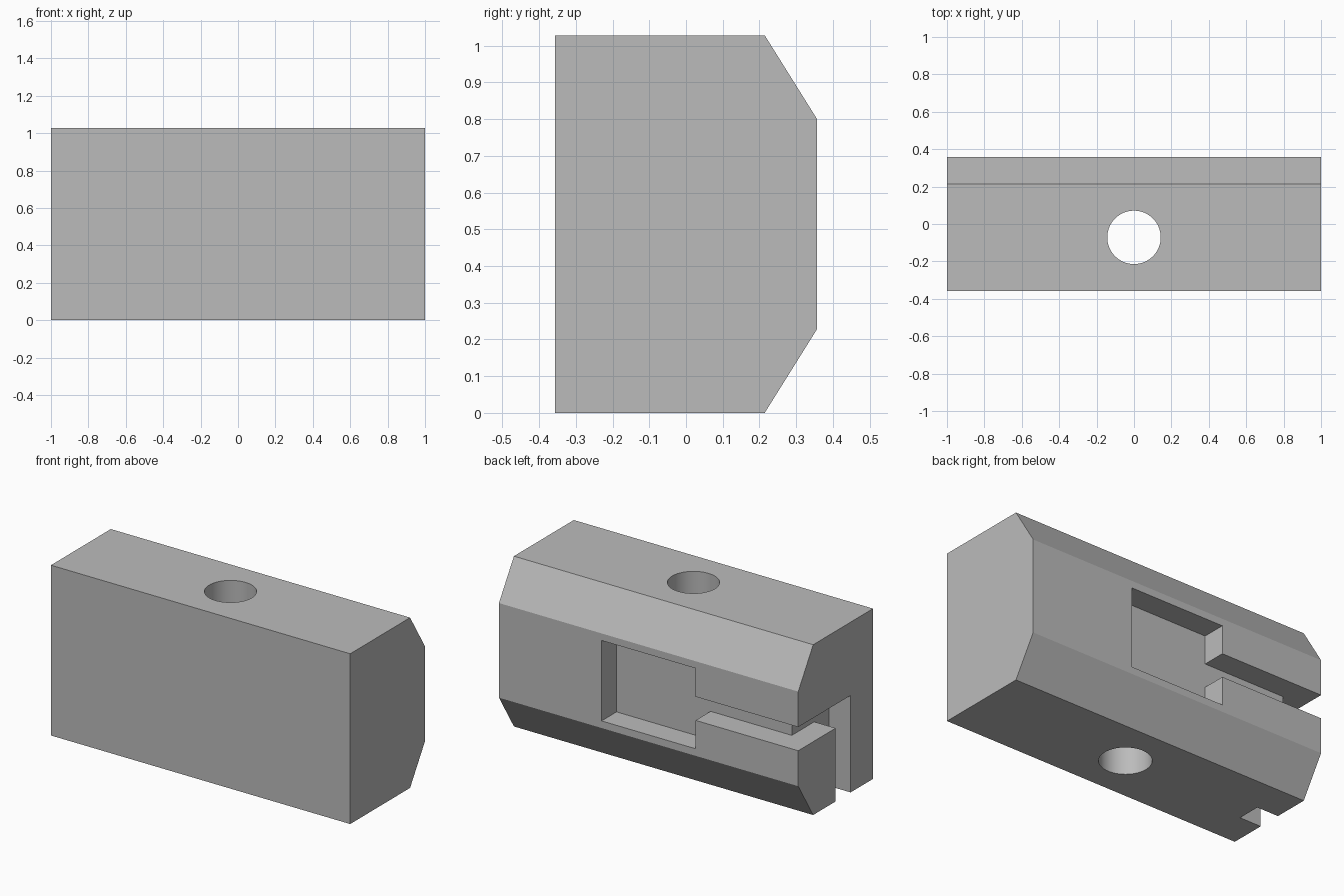
import bpy
import bmesh

default_cube = bpy.data.objects.get("Cube")
if default_cube:
    bpy.data.objects.remove(default_cube, do_unlink=True)

U = 1 / 7                 # base module: the block is 14 modules long
HEIGHT = 7.2 * U
MID = HEIGHT / 2

grey = bpy.data.materials.new("plain grey")
grey.use_nodes = True
colour = (0.5, 0.5, 0.5, 1)
grey.diffuse_color = colour
grey.node_tree.nodes["Principled BSDF"].inputs["Base Color"].default_value = colour


def prism(name, profile, x0, x1):
    """Extrude a closed (y, z) profile from x0 to x1."""
    bm = bmesh.new()
    face = bm.faces.new([bm.verts.new((x0, y, z)) for y, z in profile])
    side = bmesh.ops.extrude_face_region(bm, geom=[face])["geom"]
    moved = [v for v in side if isinstance(v, bmesh.types.BMVert)]
    bmesh.ops.translate(bm, verts=moved, vec=(x1 - x0, 0, 0))
    bmesh.ops.recalc_face_normals(bm, faces=bm.faces)
    mesh = bpy.data.meshes.new(name)
    bm.to_mesh(mesh)
    bm.free()
    mesh.materials.append(grey)
    obj = bpy.data.objects.new(name, mesh)
    bpy.context.collection.objects.link(obj)
    return obj


def rect(y0, y1, z0, z1):
    return [(y0, z0), (y1, z0), (y1, z1), (y0, z1)]


# Main block with the two rear edges chamfered
back, inner, chamfer = 2.5 * U, 1.5 * U, 1.6 * U
block = prism("slotted_block", [
    (-back, 0), (inner, 0), (back, chamfer),
    (back, HEIGHT - chamfer), (inner, HEIGHT), (-back, HEIGHT)], -1, 1)

# Rear pocket and the shallow channel running from it to the end
low, high = MID - U / 2, MID + U / 2
out = back + U
pocket = prism("pocket_cutter", rect(inner, out, MID - 1.7 * U, MID + 1.7 * U),
               -2.2 * U, 2.2 * U)
channel = prism("channel_cutter", rect(inner, out, low, high), -1 - U, -U)

# Angled end groove: in from the back, then down through the underside
groove = prism("end_groove_cutter", [
    (-U, -U), (0, -U), (0, low), (out, low), (out, high), (-U, high)],
    -1 - U, -1 + U)

# Vertical through hole
bpy.ops.mesh.primitive_cylinder_add(vertices=64, radius=U, depth=HEIGHT + U,
                                    location=(0, -U / 2, MID))
hole = bpy.context.object
hole.name = "hole_cutter"
hole.data.materials.append(grey)

# Cut everything out, then discard the cutters
bpy.ops.object.select_all(action="DESELECT")
bpy.context.view_layer.objects.active = block
block.select_set(True)
for cutter in (pocket, channel, groove, hole):
    cutter.hide_render = True
    mod = block.modifiers.new(cutter.name, "BOOLEAN")
    mod.operation = "DIFFERENCE"
    mod.solver = "EXACT"
    mod.object = cutter
    bpy.ops.object.modifier_apply(modifier=mod.name)
    bpy.data.objects.remove(cutter, do_unlink=True)

bpy.ops.object.shade_smooth_by_angle(angle=0.4)
